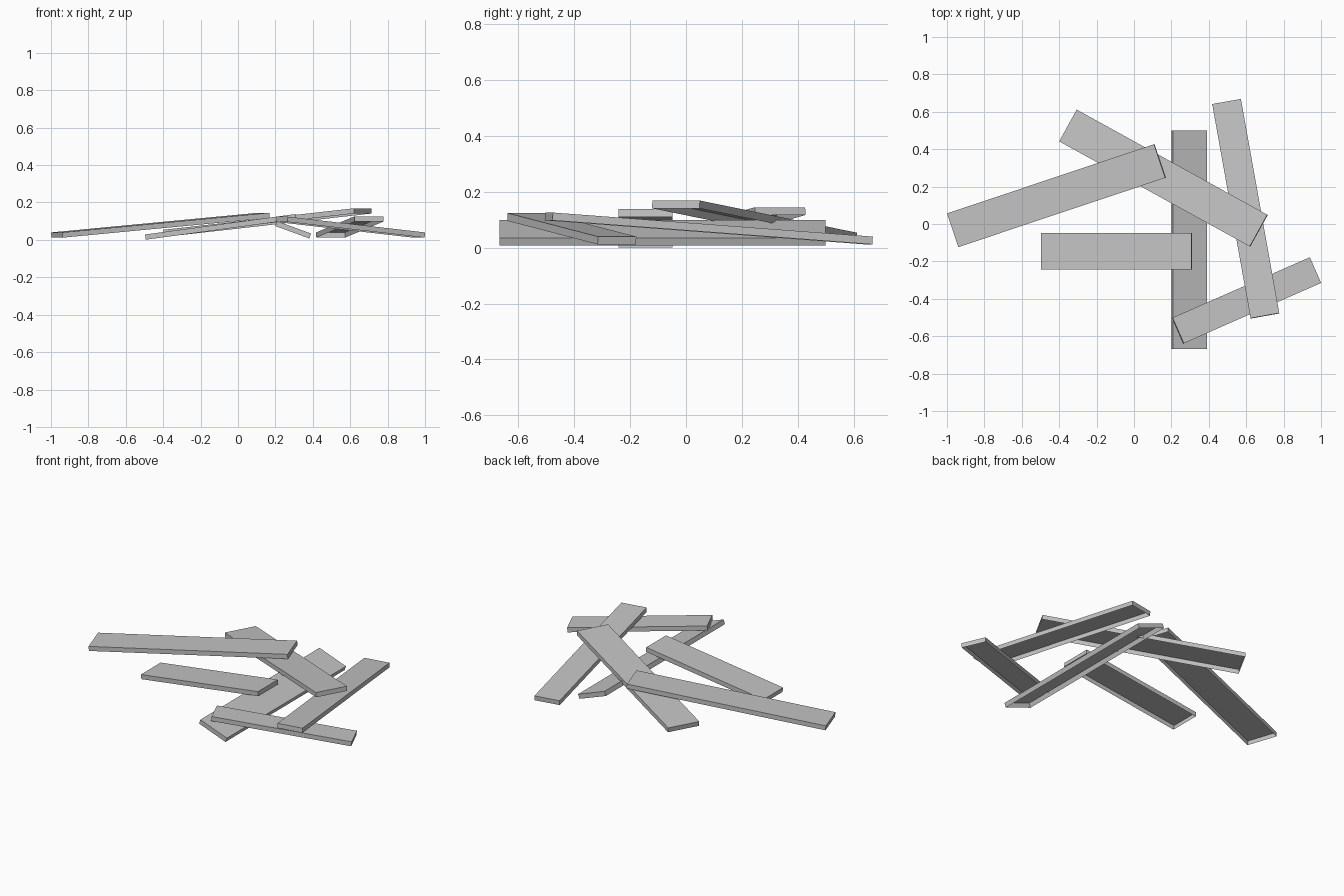
import bpy, bmesh
from mathutils import Vector, Matrix
from math import radians

cube = bpy.data.objects.get("Cube")
if cube:
    bpy.data.objects.remove(cube, do_unlink=True)

grey = bpy.data.materials.new("plain grey")
grey.use_nodes = True
COLOUR = (0.55, 0.55, 0.55, 1)
grey.diffuse_color = COLOUR
grey.node_tree.nodes["Principled BSDF"].inputs["Base Color"].default_value = COLOUR

THICK = 0.028


def plank(name, start, end, width, roll=0):
    """Open-bottomed plank between two end centres, rolled about its length."""
    start, end = Vector(start), Vector(end)
    along = (end - start).normalized()
    side = Vector((0, 0, 1)).cross(along).normalized()
    up = along.cross(side)
    frame = Matrix((along, side, up)).transposed().to_4x4()
    turn = Matrix.Rotation(radians(roll), 4, 'X')
    size = Matrix.Diagonal(((end - start).length, width, THICK, 1))

    bm = bmesh.new()
    bmesh.ops.create_cube(bm, size=1)
    # The underside is left open
    bottom = [f for f in bm.faces if f.normal.z < -0.9]
    bmesh.ops.delete(bm, geom=bottom, context='FACES_ONLY')
    bm.transform(Matrix.Translation((start + end) / 2) @ frame @ turn @ size)
    mesh = bpy.data.meshes.new(name)
    bm.to_mesh(mesh)
    bm.free()
    mesh.materials.append(grey)
    obj = bpy.data.objects.new(name, mesh)
    bpy.context.collection.objects.link(obj)


# Scattered planks leaning on one another
plank("long_right_plank", (-0.968, -0.033, 0.026), (0.138, 0.337, 0.131), 0.19)
plank("back_crossing_plank", (-0.352, 0.526, 0.04), (0.667, -0.036, 0.155), 0.194)
plank("short_plank", (-0.495, -0.145, 0.015), (0.308, -0.145, 0.124), 0.194)
plank("tilted_base_plank", (0.295, -0.667, 0.054), (0.295, 0.5, 0.054), 0.193, 20)
plank("front_narrow_plank", (0.235, -0.57, 0.11), (0.969, -0.247, 0.026), 0.15)
plank("left_narrow_plank", (0.495, 0.654, 0.026), (0.7, -0.491, 0.112), 0.156)
